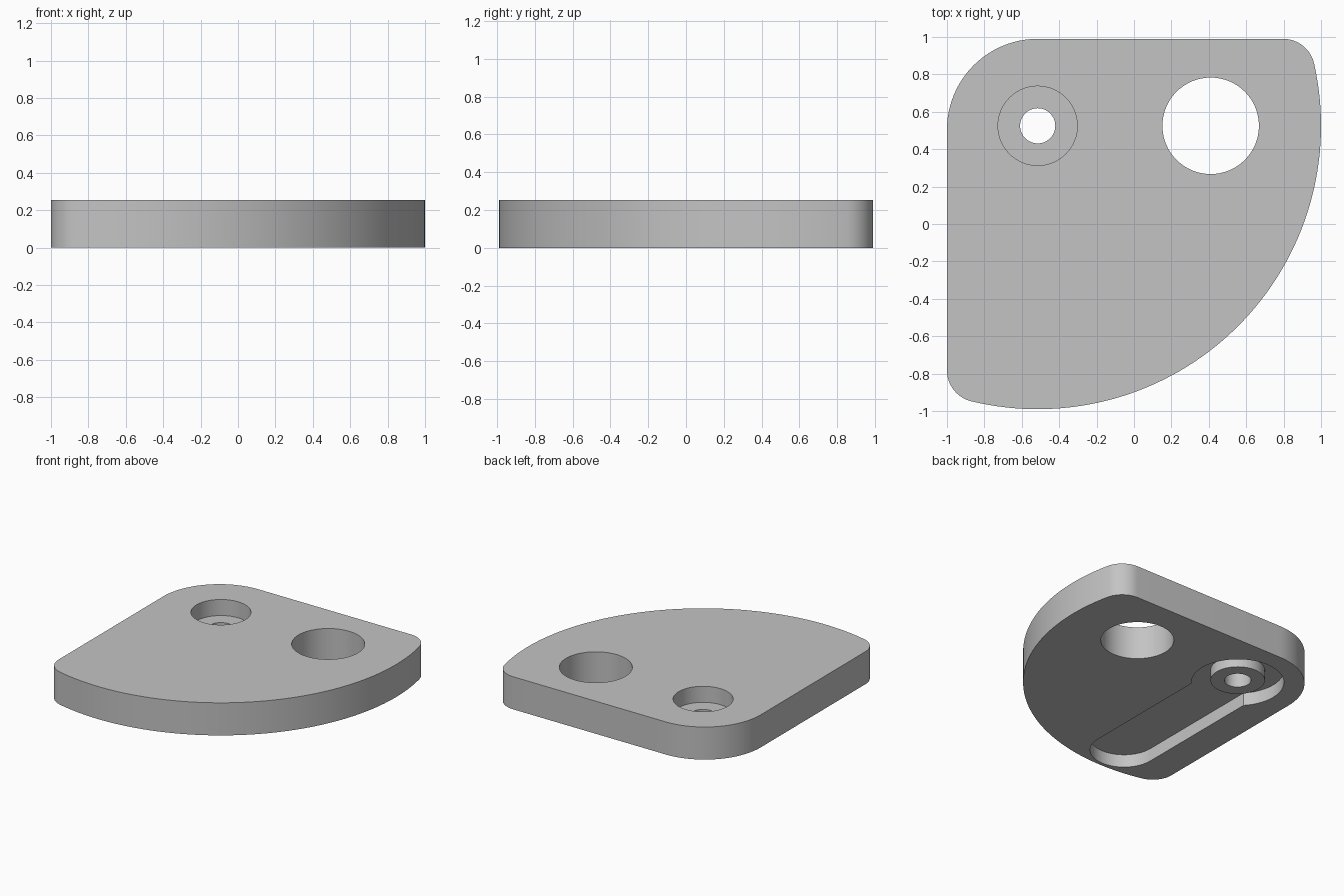
import bpy, bmesh
from math import sin, cos, pi, sqrt, atan2, asin

if "Cube" in bpy.data.objects:
    bpy.data.objects.remove(bpy.data.objects["Cube"])

HUB = (-0.515, 0.525)      # centre of the sweep and of the small bore
SWEEP = 1.515              # radius of the large curved edge
HALF = 0.99                # half depth
THICK = 0.254

grey = bpy.data.materials.new("plain grey")
grey.use_nodes = True
grey.diffuse_color = (0.55, 0.55, 0.55, 1)
grey.node_tree.nodes["Principled BSDF"].inputs["Base Color"].default_value = grey.diffuse_color


def arc(centre, radius, start, end, steps):
    return [(centre[0] + radius * cos(start + (end - start) * i / steps),
             centre[1] + radius * sin(start + (end - start) * i / steps))
            for i in range(steps + 1)]


def prism(name, outline, low, high):
    """Extrude a counterclockwise outline between two heights."""
    bm = bmesh.new()
    face = bm.faces.new([bm.verts.new((x, y, low)) for x, y in outline])
    top = bmesh.ops.extrude_face_region(bm, geom=[face])["geom"]
    bmesh.ops.translate(bm, vec=(0, 0, high - low),
                        verts=[v for v in top if isinstance(v, bmesh.types.BMVert)])
    bmesh.ops.recalc_face_normals(bm, faces=bm.faces)
    mesh = bpy.data.meshes.new(name)
    bm.to_mesh(mesh)
    bm.free()
    mesh.materials.append(grey)
    obj = bpy.data.objects.new(name, mesh)
    bpy.context.collection.objects.link(obj)
    return obj


def disc(name, centre, radius, low, high):
    return prism(name, arc(centre, radius, 0, 2 * pi, 64)[:-1], low, high)


def combine(target, tool, operation):
    """Apply a boolean and discard the tool."""
    tool.hide_render = True
    mod = target.modifiers.new(tool.name, 'BOOLEAN')
    mod.operation = operation
    mod.solver = 'EXACT'
    mod.object = tool
    bpy.context.view_layer.objects.active = target
    bpy.ops.object.modifier_apply(modifier=mod.name)
    bpy.data.objects.remove(tool)


# Plate outline: two small fillets tangent to the sweep and one wide corner
fillet, corner = 0.17, 0.485
reach = SWEEP - fillet
dx = -1 + fillet - HUB[0]
front_centre = (-1 + fillet, HUB[1] - sqrt(reach ** 2 - dx ** 2))
dy = HALF - fillet - HUB[1]
back_centre = (HUB[0] + sqrt(reach ** 2 - dy ** 2), HALF - fillet)
front_angle = atan2(front_centre[1] - HUB[1], dx)
back_angle = atan2(dy, back_centre[0] - HUB[0])

outline = arc(front_centre, fillet, -pi, front_angle, 12)
outline += arc(HUB, SWEEP, front_angle, back_angle, 64)[1:-1]
outline += arc(back_centre, fillet, back_angle, pi / 2, 12)
outline += arc((-1 + corner, HALF - corner), corner, pi / 2, pi, 24)
plate = prism("plate", outline, 0, THICK)

# Keyhole pocket in the underside: round end with a long slot
pocket_r, slot_r, pocket_top = 0.327, 0.24, 0.1
side = asin(slot_r / pocket_r)
keyhole = arc(HUB, pocket_r, -pi / 2 + side, 3 * pi / 2 - side, 56)
keyhole += arc((HUB[0], -0.723), slot_r, pi, 2 * pi, 32)
combine(plate, prism("pocket_cutter", keyhole, -0.1, pocket_top), 'DIFFERENCE')

# Boss inside the pocket, then the bores
combine(plate, disc("boss", HUB, 0.192, 0.017, pocket_top + 0.015), 'UNION')
combine(plate, disc("counterbore_cutter", HUB, 0.212, 0.129, 0.4), 'DIFFERENCE')
combine(plate, disc("small_bore_cutter", HUB, 0.094, -0.1, 0.4), 'DIFFERENCE')
combine(plate, disc("large_bore_cutter", (0.41, HUB[1]), 0.258, -0.1, 0.4), 'DIFFERENCE')

# Smooth curved walls, sharp rims
bpy.ops.object.select_all(action='DESELECT')
plate.select_set(True)
bpy.context.view_layer.objects.active = plate
bpy.ops.object.shade_smooth_by_angle(angle=pi / 6)
